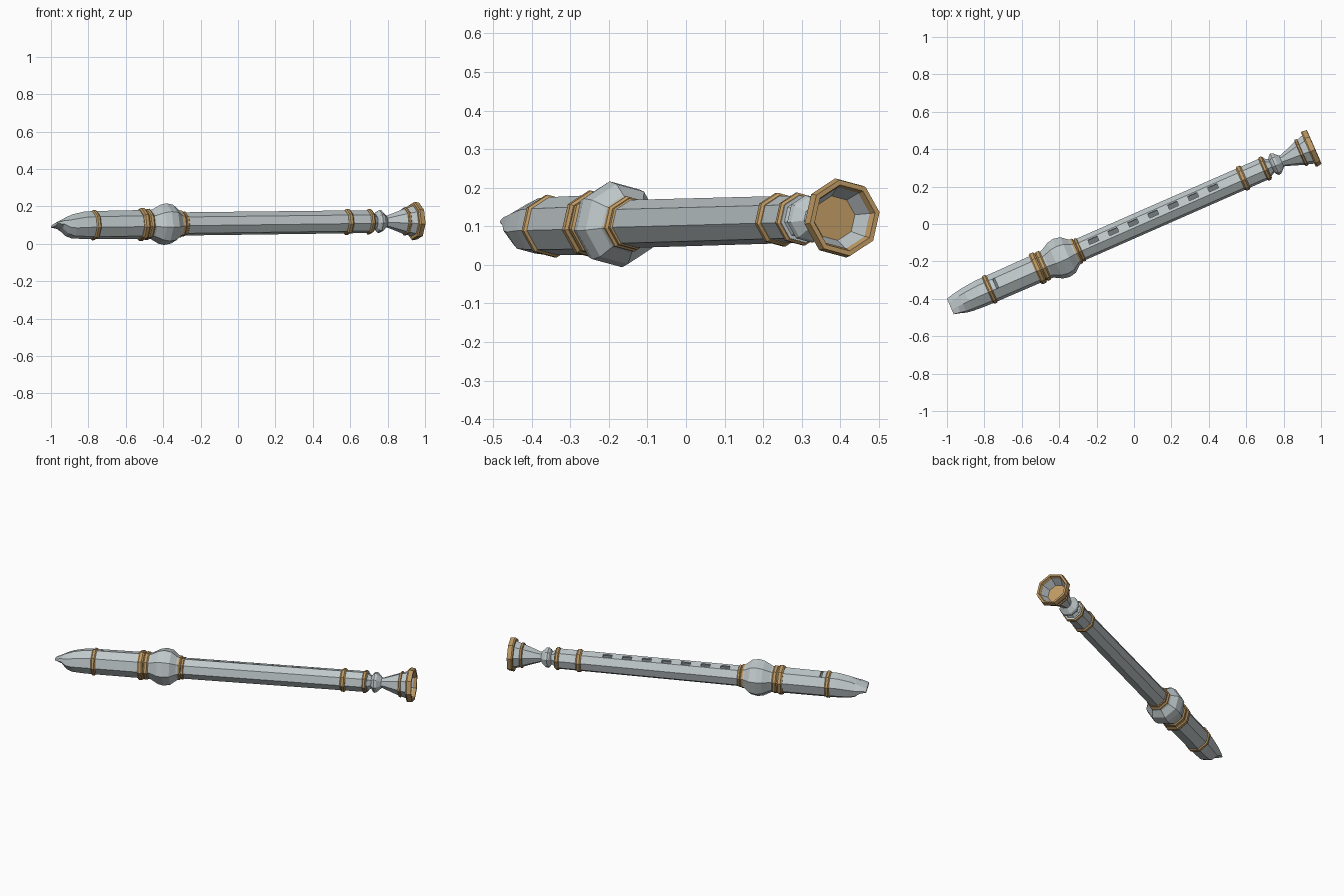
import bpy, bmesh, math
from mathutils import Matrix, Vector

if "Cube" in bpy.data.objects:
    bpy.data.objects.remove(bpy.data.objects["Cube"])

SIDES = 8
ROLL = math.radians(14)


def material(name, rgb):
    m = bpy.data.materials.new(name)
    m.diffuse_color = (*rgb, 1)
    m.use_nodes = True
    m.node_tree.nodes["Principled BSDF"].inputs["Base Color"].default_value = m.diffuse_color
    return m


GREY = material("pale grey", (0.53, 0.585, 0.60))
GOLD = material("warm brass", (0.53, 0.33, 0.13))
SLATE = material("slate hole", (0.15, 0.165, 0.17))
BLACK = material("dark bore", (0.02, 0.02, 0.012))

# local x runs along the instrument, local z is its top
PLACE = (Matrix.Translation((0, -0.011, 0.11)) @ Matrix.Rotation(math.radians(23.7), 4, 'Z')
         @ Matrix.Rotation(math.radians(-0.65), 4, 'Y') @ Matrix.Rotation(-ROLL, 4, 'X'))


def finish(name, bm, mat):
    bmesh.ops.recalc_face_normals(bm, faces=bm.faces)
    me = bpy.data.meshes.new(name)
    bm.to_mesh(me)
    bm.free()
    me.materials.append(mat)
    ob = bpy.data.objects.new(name, me)
    ob.matrix_world = PLACE
    bpy.context.collection.objects.link(ob)
    return ob


def loft(name, sections, mat, closed=False):
    """sections: (s, half width, top, bottom); closed joins last ring to first"""
    bm = bmesh.new()
    rings = []
    k = 1 / math.cos(math.pi / SIDES)
    for s, w, top, bot in sections:
        mid, h = (top + bot) / 2, (top - bot) / 2
        ring = []
        for i in range(SIDES):
            a = 2 * math.pi * (i + 0.5) / SIDES
            ring.append(bm.verts.new((s, w * k * math.cos(a), mid + h * k * math.sin(a))))
        rings.append(ring)
    pairs = list(zip(rings, rings[1:])) + ([(rings[-1], rings[0])] if closed else [])
    for a, b in pairs:
        for i in range(SIDES):
            j = (i + 1) % SIDES
            bm.faces.new((a[i], a[j], b[j], b[i]))
    if not closed:
        bm.faces.new(rings[0])
        bm.faces.new(rings[-1])
    return finish(name, bm, mat)


def lathe(name, profile, mat, closed=False):
    return loft(name, [(s, r, r, -r) for s, r in profile], mat, closed)


def band(name, s, width, r):
    b = width * 0.25
    return lathe(name, [(s - width / 2, r - 0.006), (s - width / 2 + b, r),
                        (s + width / 2 - b, r), (s + width / 2, r - 0.006)], GOLD)


def box(bm, centre, size):
    bmesh.ops.create_cube(bm, size=1, matrix=Matrix.Translation(centre)
                          @ Matrix.Diagonal((*size, 1)))


def cut(target, boxes):
    bm = bmesh.new()
    for c, d in boxes:
        box(bm, c, d)
    cutter = finish("cutter", bm, GREY)
    mod = target.modifiers.new("cut", 'BOOLEAN')
    mod.operation, mod.solver, mod.object = 'DIFFERENCE', 'EXACT', cutter
    bpy.context.view_layer.update()
    dg = bpy.context.evaluated_depsgraph_get()
    me = bpy.data.meshes.new_from_object(target.evaluated_get(dg))
    target.modifiers.clear()
    target.data = me
    bpy.data.objects.remove(cutter)


# beak: chisel tip with scooped underside
loft("beak", [(-1.072, 0.046, 0.010, -0.004), (-1.035, 0.054, 0.027, -0.020),
              (-1.005, 0.060, 0.041, -0.052), (-0.97, 0.064, 0.054, -0.065),
              (-0.90, 0.069, 0.068, -0.069), (-0.84, 0.070, 0.070, -0.070)], GREY)

# head tube with window slot
head = lathe("head_tube", [(-0.84, 0.070), (-0.55, 0.072)], GREY)
cut(head, [((-0.800, 0, 0.07), (0.012, 0.058, 0.03))])
bm = bmesh.new()
box(bm, (-0.800, 0, 0.058), (0.012, 0.058, 0.006))
finish("window_floor", bm, SLATE)

# bulb
lathe("bulb", [(-0.53, 0.070), (-0.505, 0.074), (-0.46, 0.097), (-0.425, 0.104),
               (-0.385, 0.097), (-0.35, 0.070), (-0.33, 0.062)], GREY)

# body tube with seven finger holes
body = lathe("body_tube", [(-0.34, 0.058), (0.78, 0.057)], GREY)
holes = [-0.229 + 0.1165 * i for i in range(7)]
cut(body, [((s, 0.004, 0.057), (0.054, 0.026, 0.024)) for s in holes])
bm = bmesh.new()
for s in holes:
    box(bm, (s, 0.004, 0.046), (0.054, 0.026, 0.006))
finish("finger_hole_floors", bm, SLATE)

# brass bands
for name, s, width, r in [("beak_band", -0.842, 0.026, 0.076),
                          ("bulb_band_wide", -0.562, 0.034, 0.083),
                          ("bulb_band_narrow", -0.530, 0.030, 0.078),
                          ("body_band_wide", -0.338, 0.026, 0.067),
                          ("body_band_narrow", -0.316, 0.020, 0.062),
                          ("lower_band", 0.637, 0.030, 0.065),
                          ("foot_band", 0.765, 0.024, 0.064)]:
    band(name, s, width, r)

# foot bead and neck
lathe("foot_bead", [(0.77, 0.054), (0.802, 0.036), (0.812, 0.052), (0.822, 0.058),
                    (0.836, 0.054), (0.862, 0.030), (0.88, 0.028)], GREY)

# hollow bell
lathe("bell", [(0.865, 0.028), (0.965, 0.062), (1.03, 0.080), (1.045, 0.080),
               (0.95, 0.038), (0.90, 0.026)], GREY, closed=True)
lathe("bore", [(0.945, 0.037), (0.952, 0.037)], BLACK)
band("bell_band", 0.977, 0.018, 0.072)
lathe("bell_rim", [(1.018, 0.076), (1.018, 0.092), (1.026, 0.096), (1.052, 0.092),
                   (1.052, 0.080), (1.035, 0.074)], GOLD, closed=True)
